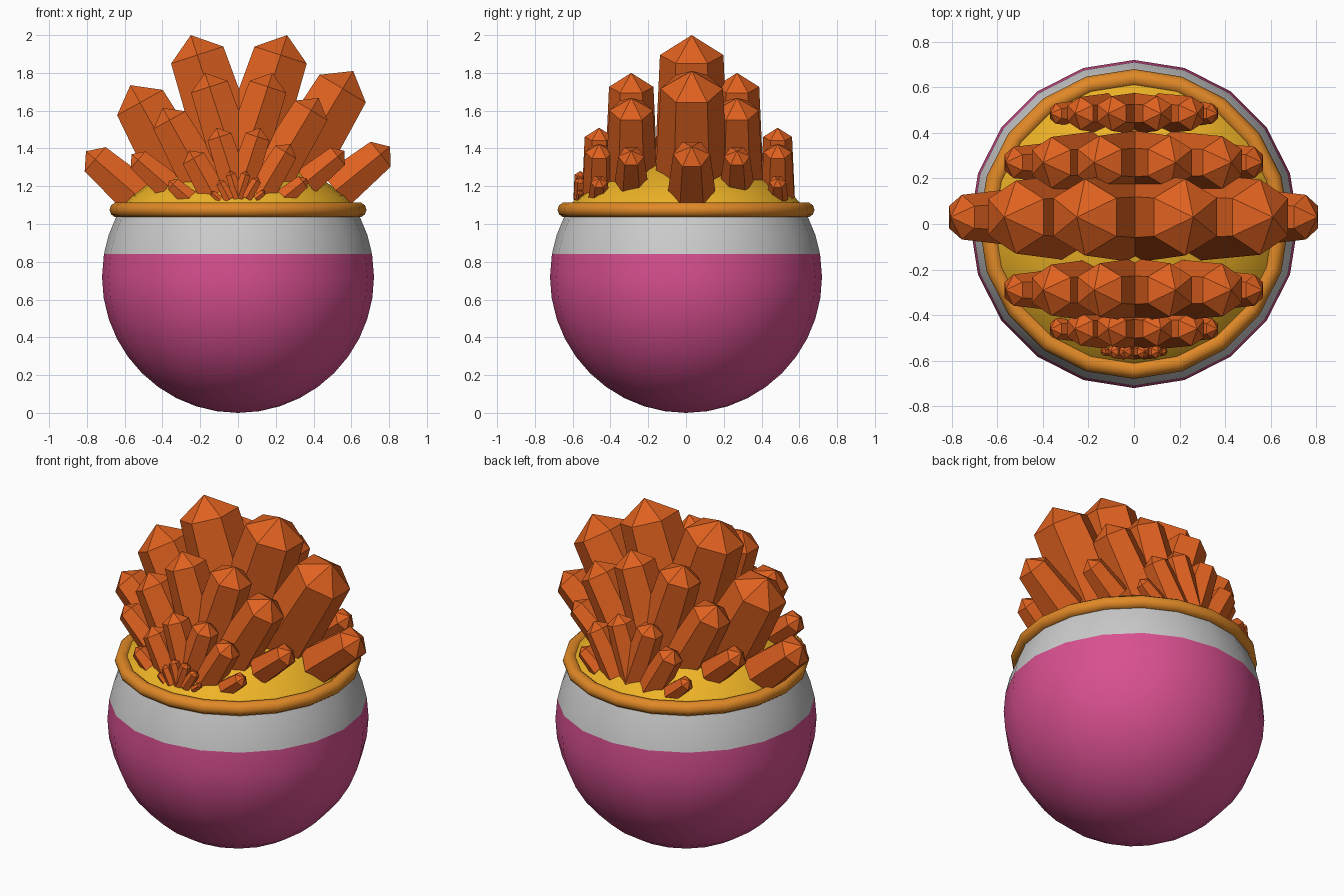
import bpy, bmesh
from math import sin, cos, pi, radians, sqrt
from mathutils import Vector

if "Cube" in bpy.data.objects:
    bpy.data.objects.remove(bpy.data.objects["Cube"])

SEG = 20


def material(name, rgb):
    m = bpy.data.materials.new(name)
    m.diffuse_color = (*rgb, 1)
    m.use_nodes = True
    m.node_tree.nodes["Principled BSDF"].inputs["Base Color"].default_value = m.diffuse_color
    return m


def finish(bm, name, mat=None, smooth=None):
    bmesh.ops.recalc_face_normals(bm, faces=bm.faces)
    me = bpy.data.meshes.new(name)
    bm.to_mesh(me)
    bm.free()
    ob = bpy.data.objects.new(name, me)
    bpy.context.collection.objects.link(ob)
    if mat:
        me.materials.append(mat)
    if smooth:
        bpy.ops.object.select_all(action='DESELECT')
        ob.select_set(True)
        bpy.context.view_layer.objects.active = ob
        bpy.ops.object.shade_smooth_by_angle(angle=radians(smooth))
    return ob


def lathe(name, profile, mat=None, closed=False):
    """Revolve (radius, z) points around z."""
    bm = bmesh.new()
    vs = [bm.verts.new((r, 0, z)) for r, z in profile]
    pairs = list(zip(vs, vs[1:])) + ([(vs[-1], vs[0])] if closed else [])
    es = [bm.edges.new(p) for p in pairs]
    bmesh.ops.spin(bm, geom=vs + es, axis=(0, 0, 1), cent=(0, 0, 0),
                   angle=2 * pi, steps=SEG, use_duplicate=False)
    bmesh.ops.remove_doubles(bm, verts=bm.verts, dist=1e-4)
    return finish(bm, name, mat, 40)


def add_crystal(bm, origin, scale, apex, tilt, length, r_top, r_base):
    """Six-sided tapered crystal with a pointed cap, leaning in the xz plane."""
    t = radians(tilt)
    axis, side = Vector((sin(t), 0, cos(t))), Vector((cos(t), 0, -sin(t)))
    tip = Vector((apex[0], 0, apex[1]))

    def ring(dist, r):
        c = tip - axis * dist
        return [bm.verts.new(origin + scale * (
            c + side * r * sin(k * pi / 3) + Vector((0, r * cos(k * pi / 3), 0))))
            for k in range(6)]

    top, base = ring(0.66 * r_top, r_top), ring(length, r_base)
    point = bm.verts.new(origin + scale * tip)
    for k in range(6):
        j = (k + 1) % 6
        bm.faces.new((top[k], top[j], point))
        bm.faces.new((base[k], base[j], top[j], top[k]))
    bm.faces.new(base)


pink = material("pink", (0.69, 0.08, 0.28))
yellow = material("yellow", (0.87, 0.46, 0.02))
amber = material("amber", (0.75, 0.25, 0.02))
orange = material("orange", (0.74, 0.12, 0.014))

# Round bowl: pink lower part and grey band
R = 0.72
split = 0.84
on_ball = lambda z: (sqrt(max(0, R * R - (z - R) ** 2)), z)
lower = [on_ball(R - R * cos(i * pi / 20)) for i in range(11)]
lathe("bowl_lower", lower + [on_ball(split)], pink)
lathe("bowl_band", [on_ball(z) for z in (split, 0.94, 1.05)])

# Rounded rim
lathe("rim", [(0.64 + 0.04 * cos(i * pi / 5), 1.075 + 0.04 * sin(i * pi / 5))
              for i in range(10)], amber, closed=True)

# Domed filling
lathe("filling", [(0.63, 1.08), (0.57, 1.15), (0.47, 1.22), (0.33, 1.29),
                  (0.17, 1.34), (0, 1.36)], yellow)

# Crystal fan: apex relative to the fan origin, tilt, length, cap radius, base radius
FAN = [((-0.25, 0.90), -18, 0.85, 0.168, 0.20),
       ((0.26, 0.90), 18, 0.85, 0.168, 0.20),
       ((-0.57, 0.635), -29, 0.66, 0.160, 0.195),
       ((0.61, 0.71), 31, 0.72, 0.165, 0.195),
       ((-0.805, 0.285), -49, 0.37, 0.098, 0.125),
       ((0.805, 0.31), 51, 0.37, 0.098, 0.125)]

# Rows of fans: y, base height, scale
ROWS = [(0.03, 1.10, 1.0), (0.27, 1.17, 0.70), (-0.29, 1.17, 0.70),
        (0.485, 1.10, 0.455), (-0.46, 1.10, 0.455), (-0.56, 1.12, 0.178)]
for n, (y, z, s) in enumerate(ROWS, 1):
    bm = bmesh.new()
    for crystal in FAN:
        add_crystal(bm, Vector((0, y, z)), s, *crystal)
    finish(bm, f"crystal_row_{n}", orange)
